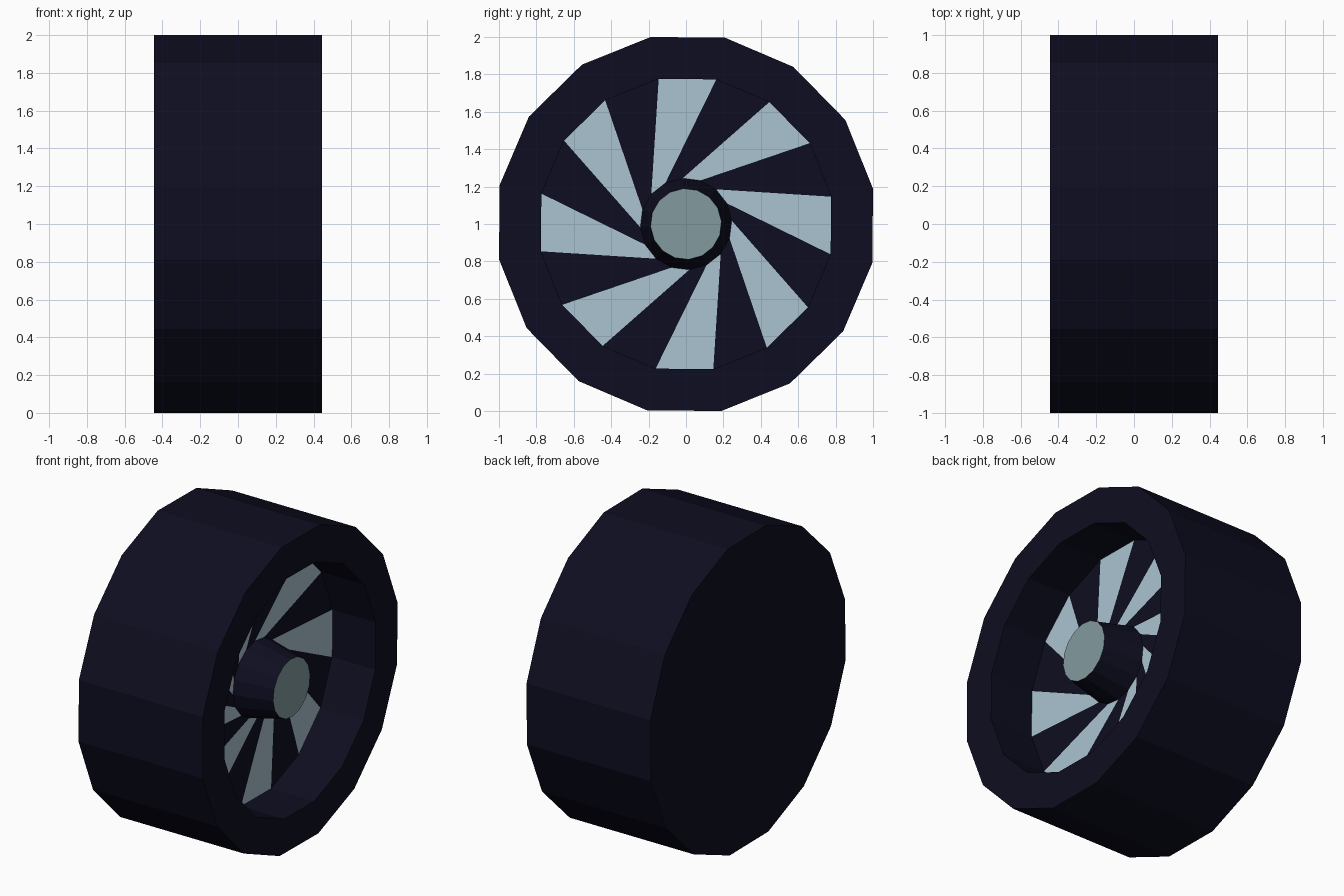
import bpy
import bmesh
import math

if "Cube" in bpy.data.objects:
    bpy.data.objects.remove(bpy.data.objects["Cube"])

SIDES = 16
STEP = 2 * math.pi / SIDES
BASE = STEP / 2 - math.radians(0.6)   # flats face up/down, with a slight turn
TWIST = math.radians(38.6)            # swirl of the spokes toward the hub
CENTRE_Z = 1.0


def material(name, rgb):
    m = bpy.data.materials.new(name)
    m.diffuse_color = (*rgb, 1.0)
    m.use_nodes = True
    m.node_tree.nodes["Principled BSDF"].inputs["Base Color"].default_value = m.diffuse_color
    return m


navy = material("dark navy", (0.0042, 0.0042, 0.0150))
pale = material("pale blue", (0.40, 0.55, 0.63))
grey = material("grey green", (0.225, 0.325, 0.345))


def ring(bm, x, radius, turn=0.0):
    """16-sided ring of vertices around the x axis."""
    return [bm.verts.new((x,
                          radius * math.cos(BASE + turn + i * STEP),
                          CENTRE_Z + radius * math.sin(BASE + turn + i * STEP)))
            for i in range(SIDES)]


def bridge(bm, a, b):
    """Quads from ring a to ring b."""
    faces = []
    for i in range(SIDES):
        j = (i + 1) % SIDES
        faces.append(bm.faces.new((a[i], a[j], b[j], b[i])))
    return faces


def finish(name, bm, mats):
    me = bpy.data.meshes.new(name)
    bm.to_mesh(me)
    bm.free()
    for m in mats:
        me.materials.append(m)
    ob = bpy.data.objects.new(name, me)
    bpy.context.collection.objects.link(ob)
    return ob


HALF, FLOOR, CAP = 0.445, 0.135, 0.385
R_OUT = 1.0 / math.cos(BASE)
R_RIM, R_HUB, R_CAP = 0.79, 0.245, 0.19

# tyre: closed back, tread, front sidewall and recess wall
bm = bmesh.new()
rings = [ring(bm, -HALF, R_OUT), ring(bm, HALF, R_OUT),
         ring(bm, HALF, R_RIM), ring(bm, FLOOR, R_RIM)]
bm.faces.new(rings[0][::-1])
for a, b in zip(rings, rings[1:]):
    bridge(bm, a, b)
finish("tyre", bm, [navy])

# spoke disc: swirled quads in alternating colours
bm = bmesh.new()
spokes = bridge(bm, ring(bm, FLOOR, R_RIM), ring(bm, FLOOR, R_HUB, TWIST))
for i, f in enumerate(spokes):
    f.material_index = i % 2
finish("spoke_disc", bm, [navy, pale])

# tapered hub with a grey end cap
bm = bmesh.new()
end = ring(bm, CAP, R_CAP, TWIST)
bridge(bm, ring(bm, FLOOR, R_HUB, TWIST), end)
cap = bm.faces.new(end)
cap.material_index = 1
finish("hub", bm, [navy, grey])
